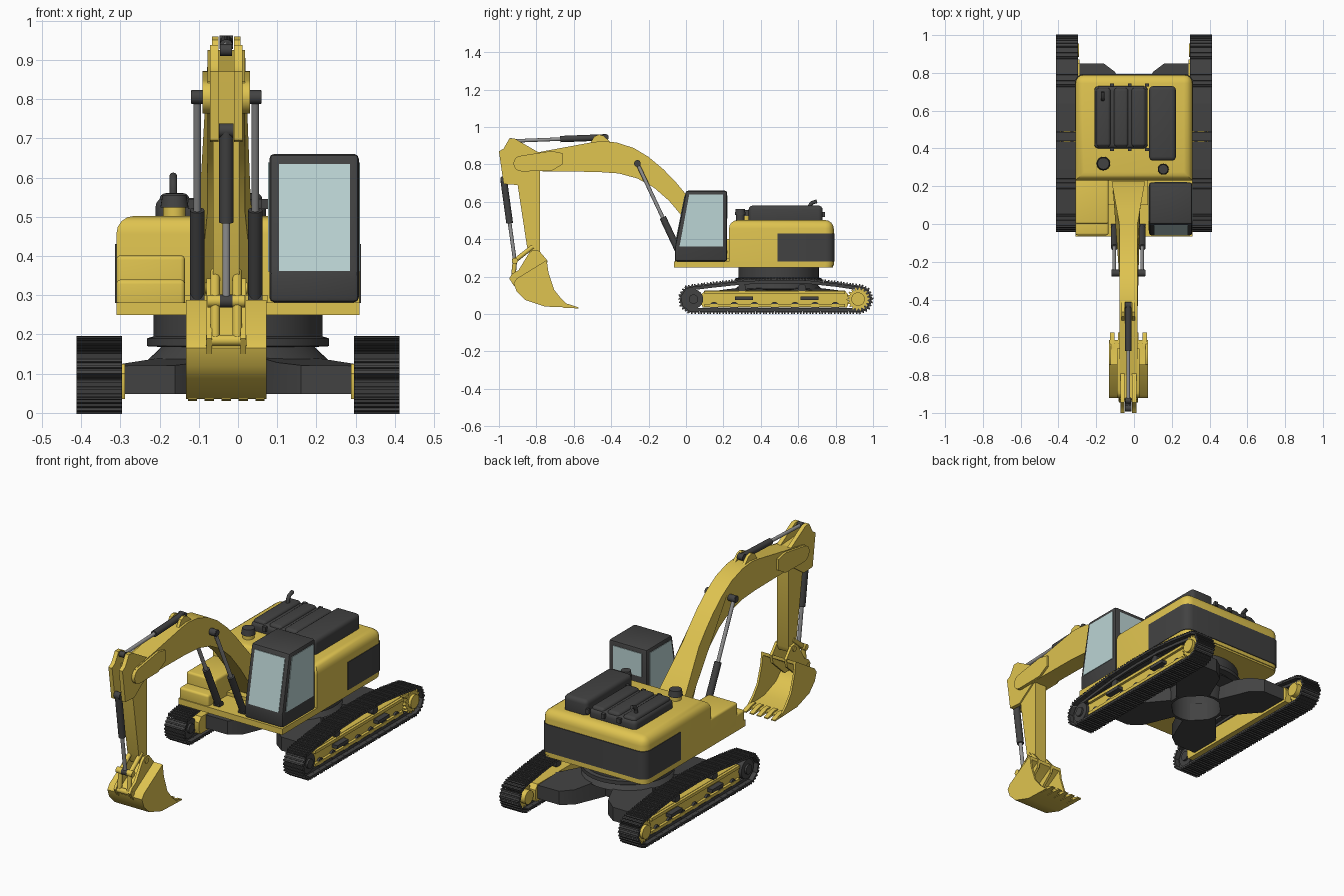
import bpy, bmesh
from math import sin, cos, pi, radians
from mathutils import Matrix, Vector

if "Cube" in bpy.data.objects:
    bpy.data.objects.remove(bpy.data.objects["Cube"])


def material(name, rgb):
    m = bpy.data.materials.new(name)
    m.diffuse_color = (*rgb, 1)
    m.use_nodes = True
    m.node_tree.nodes["Principled BSDF"].inputs["Base Color"].default_value = m.diffuse_color
    return m


YELLOW = material("yellow_paint", (0.74, 0.55, 0.08))
DARK = material("dark_metal", (0.055, 0.055, 0.055))
STEEL = material("steel", (0.3, 0.3, 0.3))
GLASS = material("glass", (0.5, 0.66, 0.66))
BX = -0.03  # centre line of boom, arm and bucket


def finish(name, bm, mat):
    bmesh.ops.recalc_face_normals(bm, faces=bm.faces)
    me = bpy.data.meshes.new(name)
    bm.to_mesh(me)
    bm.free()
    me.materials.append(mat)
    ob = bpy.data.objects.new(name, me)
    bpy.context.collection.objects.link(ob)
    return ob


def add_box(bm, lo, hi, M=Matrix()):
    lo, hi = Vector(lo), Vector(hi)
    S = Matrix.Diagonal((*(hi - lo), 1))
    bmesh.ops.create_cube(bm, size=1, matrix=M @ Matrix.Translation((lo + hi) / 2) @ S)


def round_edges(bm, width, pick, seg=4):
    edges = [e for e in bm.edges if pick is None or pick(*(v.co for v in e.verts))]
    bmesh.ops.bevel(bm, geom=edges, offset=width, segments=seg, profile=0.5, affect='EDGES')


def box(name, lo, hi, mat, bevel=0, pick=None, seg=4):
    bm = bmesh.new()
    add_box(bm, lo, hi)
    if bevel:
        round_edges(bm, bevel, pick, seg)
    return finish(name, bm, mat)


def prism(name, pts, a, b, mat, axis='x', bevel=0, tweak=None):
    """Extrude a (y,z) outline along x, or an (x,y) outline along z."""
    bm = bmesh.new()
    put = (lambda p, t: (t, *p)) if axis == 'x' else (lambda p, t: (*p, t))
    A = [bm.verts.new(put(p, a)) for p in pts]
    B = [bm.verts.new(put(p, b)) for p in pts]
    bm.faces.new(A)
    bm.faces.new(B[::-1])
    for i in range(len(pts)):
        j = (i + 1) % len(pts)
        bm.faces.new((A[i], A[j], B[j], B[i]))
    for v in bm.verts:
        if tweak:
            tweak(v.co)
    if bevel:
        round_edges(bm, bevel, None, 2)
    return finish(name, bm, mat)


def rod(name, p, q, r, mat, r2=None, seg=24):
    p, q = Vector(p), Vector(q)
    d = q - p
    M = Matrix.Translation((p + q) / 2) @ d.to_track_quat('Z', 'Y').to_matrix().to_4x4()
    bm = bmesh.new()
    bmesh.ops.create_cone(bm, cap_ends=True, segments=seg, radius1=r, radius2=r if r2 is None else r2,
                          depth=d.length, matrix=M)
    return finish(name, bm, mat)


def pin(name, x, y, z, half, r, mat=DARK):
    return rod(name, (x - half, y, z), (x + half, y, z), r, mat)


def hydraulic(name, p, q, split, r):
    p, q = Vector(p), Vector(q)
    m = p.lerp(q, split)
    rod(name + "_barrel", p, m, r, DARK)
    rod(name + "_rod", m, q, r * 0.55, STEEL)
    pin(name + "_base_pin", *p, r, r)
    pin(name + "_end_pin", *q, r * 0.9, r * 0.9)


# ---------- tracks ----------
arc = lambda cy, a0, a1: [Vector((cy + 0.068 * cos(radians(a0 + (a1 - a0) * i / 12)),
                                  0.08 + 0.068 * sin(radians(a0 + (a1 - a0) * i / 12)))) for i in range(13)]
top_run = [Vector(p) for p in ((0.8, 0.166), (0.65, 0.182), (0.47, 0.184), (0.3, 0.178), (0.15, 0.162))]
path = arc(0.92, -90, 85) + top_run + arc(0.04, 95, 270)
path.append(path[0])
length = sum((b - a).length for a, b in zip(path, path[1:]))


def along(d):
    for a, b in zip(path, path[1:]):
        l = (b - a).length
        if d <= l and l > 1e-6:
            return a.lerp(b, d / l), (b - a) / l
        d -= l
    return path[-1], Vector((1, 0))


for s, side in ((1, "right"), (-1, "left")):
    shoes, N = bmesh.new(), 44
    p = length / N
    for i in range(N):
        P, t = along((i + 0.5) * p)
        M = Matrix(((1, 0, 0, s * 0.354), (0, t.x, t.y, P.x), (0, t.y, -t.x, P.y), (0, 0, 0, 1)))
        add_box(shoes, (-0.058, -p * 0.49, -0.005), (0.058, p * 0.49, 0.005), M)
        for k in (-0.36, 0, 0.36):
            add_box(shoes, (-0.058, k * p - 0.004, 0.005), (0.058, k * p + 0.004, 0.012), M)
        for x in (-0.026, 0.026):
            add_box(shoes, (x - 0.007, -p * 0.5, -0.02), (x + 0.007, p * 0.5, -0.005), M)
    finish(side + "_track_shoes", shoes, DARK)
    X = lambda a: s * a
    prism(side + "_track_frame", [(0.09, 0.035), (0.86, 0.035), (0.87, 0.06), (0.87, 0.1), (0.85, 0.125),
          (0.1, 0.125), (0.08, 0.1), (0.08, 0.06)], X(0.288), X(0.378), YELLOW)
    for z in (0.045, 0.115):
        box(side + "_frame_rail", (X(0.384) - 0.008, 0.1, z - 0.008), (X(0.384) + 0.008, 0.85, z + 0.008), YELLOW)
    for y in (0.31, 0.66):
        box(side + "_step", (X(0.39) - 0.018, y - 0.048, 0.075), (X(0.39) + 0.018, y + 0.048, 0.093), DARK)
    for i in range(7):
        pin(side + "_roller", X(0.354), 0.15 + i * 0.108, 0.043, 0.035, 0.022)
    for y in (0.3, 0.62):
        pin(side + "_carrier_roller", X(0.354), y, 0.14, 0.03, 0.022)
    pin(side + "_idler", X(0.354), 0.04, 0.08, 0.04, 0.052)
    pin(side + "_idler_hub", X(0.354), 0.04, 0.08, 0.05, 0.025)
    pin(side + "_drive_hub", X(0.35), 0.92, 0.08, 0.06, 0.036, YELLOW)
    teeth = [(0.92 + (0.062 if i % 4 < 2 else 0.05) * cos(i * pi / 36), 0.08 + (0.062 if i % 4 < 2 else 0.05) * sin(i * pi / 36))
             for i in range(72)]
    prism(side + "_sprocket", teeth, X(0.32), X(0.395), YELLOW)

    # legs of the undercarriage, rising toward the centre
    for f, end in ((1, "rear"), (-1, "front")):
        leg = [(0.03, 0.145), (0.1, 0.31), (0.16, 0.355), (0.3, 0.355), (0.3, 0.2), (0.15, 0.02)]

        def slope(c):
            if c.z > 0.1:
                c.z = 0.12 + 0.045 * max(0, 1 - Vector((c.x, c.y - 0.495)).length / 0.4)
        prism(f"{end}_{side}_leg", [(X(x), 0.495 + f * y) for x, y in leg], 0.048, 0.16, DARK, 'z', 0, slope)

# slewing ring, hollow from below
bm = bmesh.new()
ring = [(0.215, 0.255), (0.215, 0.195), (0.232, 0.19), (0.232, 0.17), (0.195, 0.168), (0.23, 0.135),
        (0.155, 0.12), (0.145, 0.048), (0.13, 0.048), (0.13, 0.255)]
vs = [bm.verts.new((r, 0.495, z)) for r, z in ring]
es = [bm.edges.new((vs[i], vs[i - 1])) for i in range(len(vs))]
bmesh.ops.spin(bm, geom=vs + es, cent=(0, 0.495, 0), axis=(0, 0, 1), angle=2 * pi, steps=48, dvec=(0, 0, 0))
bmesh.ops.remove_doubles(bm, verts=bm.verts, dist=1e-4)
finish("slewing_ring", bm, DARK)

# ---------- upper body ----------
rear = lambda a, b: a.y > 0.7 and b.y > 0.7 and abs(a.z - b.z) > 0.01
shell = lambda a, b: rear(a, b) or (a.z > 0.45 and b.z > 0.45)
box("deck", (-0.31, -0.065, 0.25), (0.31, 0.785, 0.282), YELLOW, 0.045, rear)
box("engine_housing", (-0.31, 0.23, 0.26), (0.31, 0.79, 0.502), YELLOW, 0.045, shell)
box("counterweight_band", (-0.313, 0.49, 0.28), (0.313, 0.794, 0.43), DARK, 0.045, rear)
box("lower_side_step", (-0.31, -0.06, 0.27), (-0.135, 0.05, 0.34), YELLOW, 0.012)
box("upper_side_step", (-0.31, 0.0, 0.27), (-0.135, 0.24, 0.402), YELLOW, 0.012)
box("boom_mount", (-0.135, 0.1, 0.27), (0.075, 0.24, 0.3), YELLOW)
box("wide_hood", (-0.21, 0.4, 0.48), (0.072, 0.73, 0.548), DARK, 0.022)
for x in (-0.162, -0.068, 0.024):
    box("hood_rib", (x - 0.038, 0.41, 0.52), (x + 0.038, 0.72, 0.56), DARK, 0.016)
    for y in (0.395, 0.735):
        box("hood_latch", (x + 0.035, y - 0.008, 0.52), (x + 0.055, y + 0.008, 0.545), DARK)
box("narrow_hood", (0.08, 0.335, 0.48), (0.222, 0.73, 0.58), DARK, 0.022)
for nm, x, y, r, z in (("intake", -0.162, 0.32, 0.036, 0.53), ("filler", 0.155, 0.29, 0.029, 0.535)):
    rod(nm + "_stem", (x, y, 0.49), (x, y, z), r * 0.8, YELLOW if nm == "intake" else DARK)
    rod(nm + "_cap", (x, y, z - 0.006), (x, y, z + 0.026), r, DARK, r * 0.85)
cu = bpy.data.curves.new("exhaust_pipe", 'CURVE')
cu.dimensions, cu.bevel_depth, cu.use_fill_caps = '3D', 0.01, True
sp = cu.splines.new('POLY')
sp.points.add(4)
for pt, (y, z) in zip(sp.points, ((0.66, 0.53), (0.66, 0.57), (0.665, 0.585), (0.675, 0.595), (0.7, 0.603))):
    pt.co = (-0.165, y, z, 1)
cu.materials.append(DARK)
bpy.context.collection.objects.link(bpy.data.objects.new("exhaust_pipe", cu))

# ---------- cab ----------
prism("cab", [(-0.06, 0.282), (0.22, 0.282), (0.22, 0.66), (0.0, 0.66), (-0.06, 0.355)], 0.08, 0.308, DARK, 'x', 0.012)
side_pane = [(-0.035, 0.36), (0.198, 0.36), (0.198, 0.638), (0.017, 0.638)]
prism("right_window", side_pane, 0.3, 0.311, GLASS)
prism("left_window", side_pane, 0.077, 0.09, GLASS)
prism("windscreen", [(-0.062, 0.362), (-0.008, 0.635), (0.01, 0.635), (-0.045, 0.362)], 0.105, 0.285, GLASS)
box("rear_window", (0.108, 0.21, 0.51), (0.28, 0.223, 0.635), GLASS)

# ---------- boom ----------
boom = [(-0.89, 0.765), (-0.9, 0.845), (-0.51, 0.917), (-0.45, 0.925), (-0.37, 0.917), (-0.28, 0.888), (-0.2, 0.84),
        (-0.12, 0.773), (-0.05, 0.7), (0.0, 0.64), (0.08, 0.54), (0.2, 0.39), (0.225, 0.33), (0.19, 0.29),
        (0.14, 0.3), (0.08, 0.37), (-0.01, 0.51), (-0.09, 0.605), (-0.17, 0.675), (-0.26, 0.725), (-0.36, 0.752), (-0.475, 0.76)]


def flare(c):
    w = 0.048 + 0.18 * max(0, c.y)
    c.x = BX + (w if c.x > BX else -w)


prism("boom", boom, BX - 0.048, BX + 0.048, YELLOW, tweak=flare)
cheek = [(-0.88 + 0.042 * cos(radians(a)), 0.805 + 0.042 * sin(radians(a))) for a in range(90, 271, 20)] + \
        [(-0.72, 0.765), (-0.66, 0.8), (-0.66, 0.86), (-0.72, 0.872)]
head = [(-0.9, 0.69), (-0.975, 0.695), (-1.0, 0.87), (-0.975, 0.885), (-0.945, 0.938), (-0.915, 0.938), (-0.79, 0.865), (-0.8, 0.76)]
lug = [(-0.52, 0.9), (-0.49, 0.95), (-0.465, 0.96), (-0.44, 0.953), (-0.39, 0.905)]
ear = [(-0.92, 0.15), (-0.945, 0.19), (-0.93, 0.215), (-0.895, 0.235), (-0.84, 0.325), (-0.82, 0.342), (-0.785, 0.338),
       (-0.74, 0.285), (-0.75, 0.24), (-0.85, 0.15)]
bucket_side = [(-0.615, 0.035), (-0.755, 0.04), (-0.86, 0.075), (-0.905, 0.12), (-0.922, 0.165), (-0.905, 0.19),
               (-0.745, 0.288), (-0.735, 0.22), (-0.705, 0.13), (-0.665, 0.08)]
for s in (-1, 1):
    plate = lambda nm, pts, a, b: prism(nm, pts, BX + s * a, BX + s * b, YELLOW)
    plate("boom_fork_cheek", cheek, 0.04, 0.06)
    plate("arm_head_plate", head, 0.02, 0.042)
    plate("boom_lug", lug, 0.02, 0.036)
    plate("bucket_ear", ear, 0.036, 0.05)
    plate("bucket_side", bucket_side, 0.092, 0.103)
    hydraulic("boom_cylinder", (BX + s * 0.074, -0.018, 0.29), (BX + s * 0.074, -0.26, 0.805), 0.44, 0.018)
    rod("bucket_link", (BX + s * 0.028, -0.915, 0.285), (BX + s * 0.028, -0.82, 0.36), 0.012, YELLOW)
    rod("bucket_push_link", (BX + s * 0.028, -0.915, 0.285), (BX + s * 0.028, -0.925, 0.18), 0.012, YELLOW)
pin("boom_cylinder_pin", BX, -0.26, 0.805, 0.088, 0.018)

# ---------- arm, rams and bucket ----------
prism("arm", [(-0.925, 0.87), (-0.78, 0.862), (-0.78, 0.33), (-0.795, 0.3), (-0.825, 0.3), (-0.85, 0.36), (-0.9, 0.69)],
      BX - 0.034, BX + 0.034, YELLOW)
hydraulic("arm_cylinder", (BX, -0.43, 0.945), (BX, -0.935, 0.925), 0.48, 0.017)
hydraulic("bucket_cylinder", (BX, -0.975, 0.72), (BX, -0.915, 0.285), 0.54, 0.018)
pin("link_pin", BX, -0.915, 0.285, 0.048, 0.016, YELLOW)
pin("bucket_link_pin", BX, -0.925, 0.185, 0.052, 0.014, YELLOW)
pin("bucket_hinge_pin", BX, -0.807, 0.318, 0.054, 0.014, YELLOW)
outer = bucket_side[:7]
inner = [(-0.745, 0.27), (-0.895, 0.178), (-0.907, 0.162), (-0.893, 0.127), (-0.852, 0.088), (-0.755, 0.053), (-0.615, 0.045)]
prism("bucket_shell", outer + inner, BX - 0.1, BX + 0.1, YELLOW)
for i in range(5):
    x = BX - 0.086 + i * 0.043
    prism("bucket_tooth", [(-0.66, 0.034), (-0.575, 0.03), (-0.575, 0.036), (-0.63, 0.054), (-0.66, 0.054)],
          x - 0.012, x + 0.012, YELLOW)

# smooth shading with sharp edges kept
for ob in bpy.context.collection.objects:
    ob.select_set(ob.type == 'MESH')
    if ob.type == 'MESH':
        bpy.context.view_layer.objects.active = ob
bpy.ops.object.shade_smooth_by_angle(angle=radians(32))
